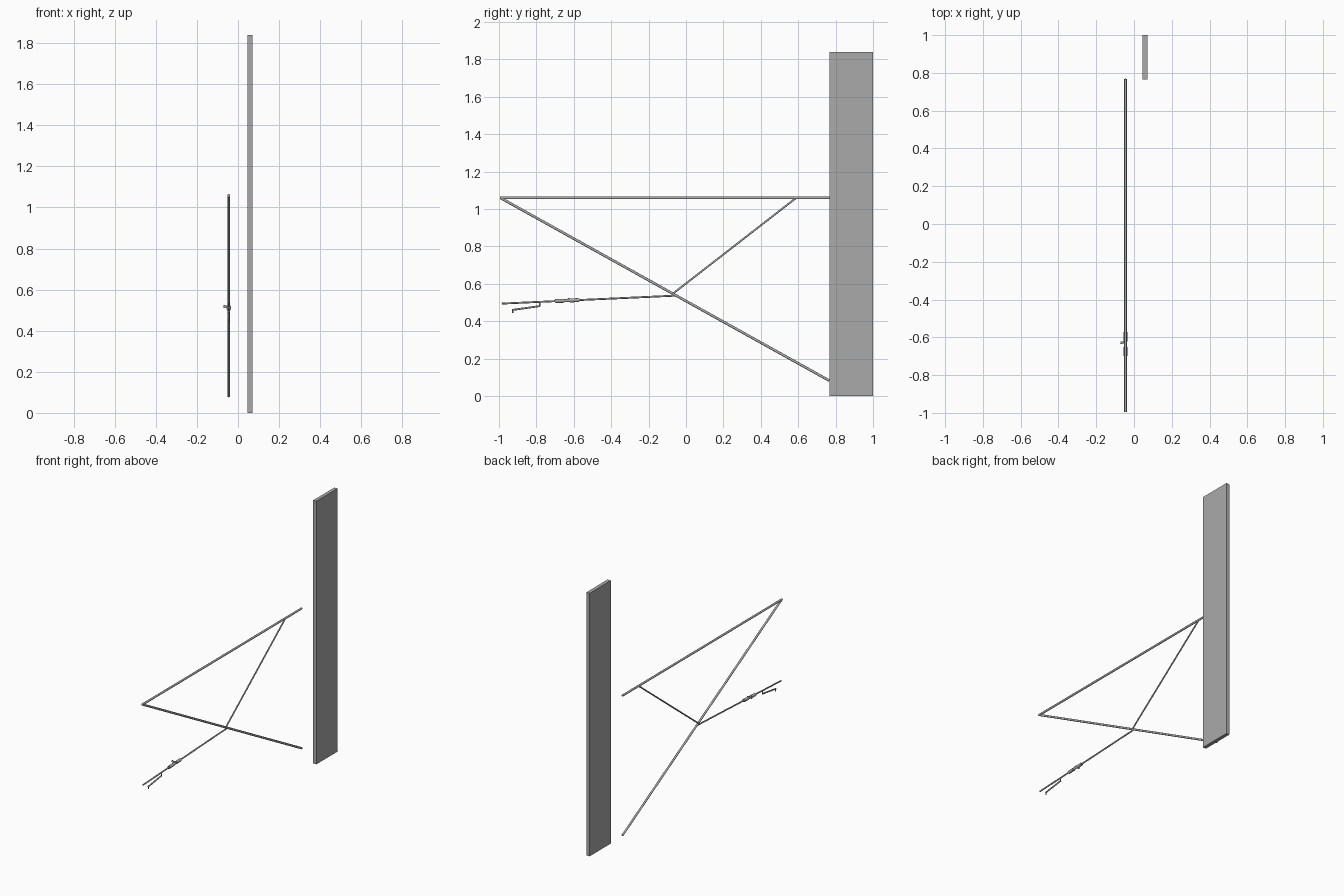
import bpy
import math
from mathutils import Vector

cube = bpy.data.objects.get("Cube")
if cube:
    bpy.data.objects.remove(cube, do_unlink=True)

grey = bpy.data.materials.new("galvanised grey")
grey.use_nodes = True
grey.diffuse_color = (0.4, 0.4, 0.4, 1)
grey.node_tree.nodes["Principled BSDF"].inputs["Base Color"].default_value = (0.4, 0.4, 0.4, 1)

PLANE_X = -0.045  # all tubes lie in this upright plane


def finish(name, smooth=False):
    obj = bpy.context.object
    obj.name = name
    obj.data.materials.append(grey)
    if smooth:
        bpy.ops.object.shade_smooth_by_angle()
    return obj


def box(name, centre, size, tilt=0):
    bpy.ops.mesh.primitive_cube_add(size=1, location=centre, rotation=(tilt, 0, 0))
    bpy.context.object.scale = size
    return finish(name)


def tube(name, start, end, radius):
    a, b = Vector(start), Vector(end)
    d = b - a
    bpy.ops.mesh.primitive_cylinder_add(
        vertices=16, radius=radius, depth=d.length, location=(a + b) / 2,
        rotation=d.to_track_quat('Z', 'Y').to_euler())
    return finish(name, True)


def flat_tube(name, start, end, radius):
    return tube(name, (PLANE_X, *start), (PLANE_X, *end), radius)


# Flat mast
box("mast", (0.058, 0.883, 0.92), (0.025, 0.234, 1.84))

# Main triangular frame
flat_tube("top_tube", (-0.995, 1.059), (0.766, 1.059), 0.007)
flat_tube("diagonal_tube", (-0.988, 1.057), (0.766, 0.082), 0.007)
flat_tube("brace_tube", (-0.073, 0.545), (0.585, 1.056), 0.005)

# Registration arm, slightly sloping
arm_start, arm_end = (-0.985, 0.494), (-0.045, 0.537)
flat_tube("registration_arm", arm_start, arm_end, 0.005)
slope = math.atan2(arm_end[1] - arm_start[1], arm_end[0] - arm_start[0])


def on_arm(y):
    return arm_start[1] + math.tan(slope) * (y - arm_start[0])


# Insulator sleeve with end collars and side pin
flat_tube("insulator_sleeve", (-0.70, on_arm(-0.70)), (-0.57, on_arm(-0.57)), 0.008)
for label, y in (("front", -0.675), ("rear", -0.597)):
    flat_tube(label + "_collar", (y - 0.024, on_arm(y - 0.024)),
              (y + 0.024, on_arm(y + 0.024)), 0.0105)
tube("side_pin", (-0.066, -0.628, 0.517), (-0.036, -0.628, 0.517), 0.005)
tube("pin_head", (-0.071, -0.628, 0.517), (-0.064, -0.628, 0.517), 0.007)

# Steady arm hanging below the registration arm
flat_tube("steady_hanger", (-0.782, 0.503), (-0.782, 0.478), 0.004)
flat_tube("steady_arm", (-0.780, 0.481), (-0.928, 0.460), 0.005)
flat_tube("wire_clip", (-0.925, 0.464), (-0.925, 0.443), 0.004)
